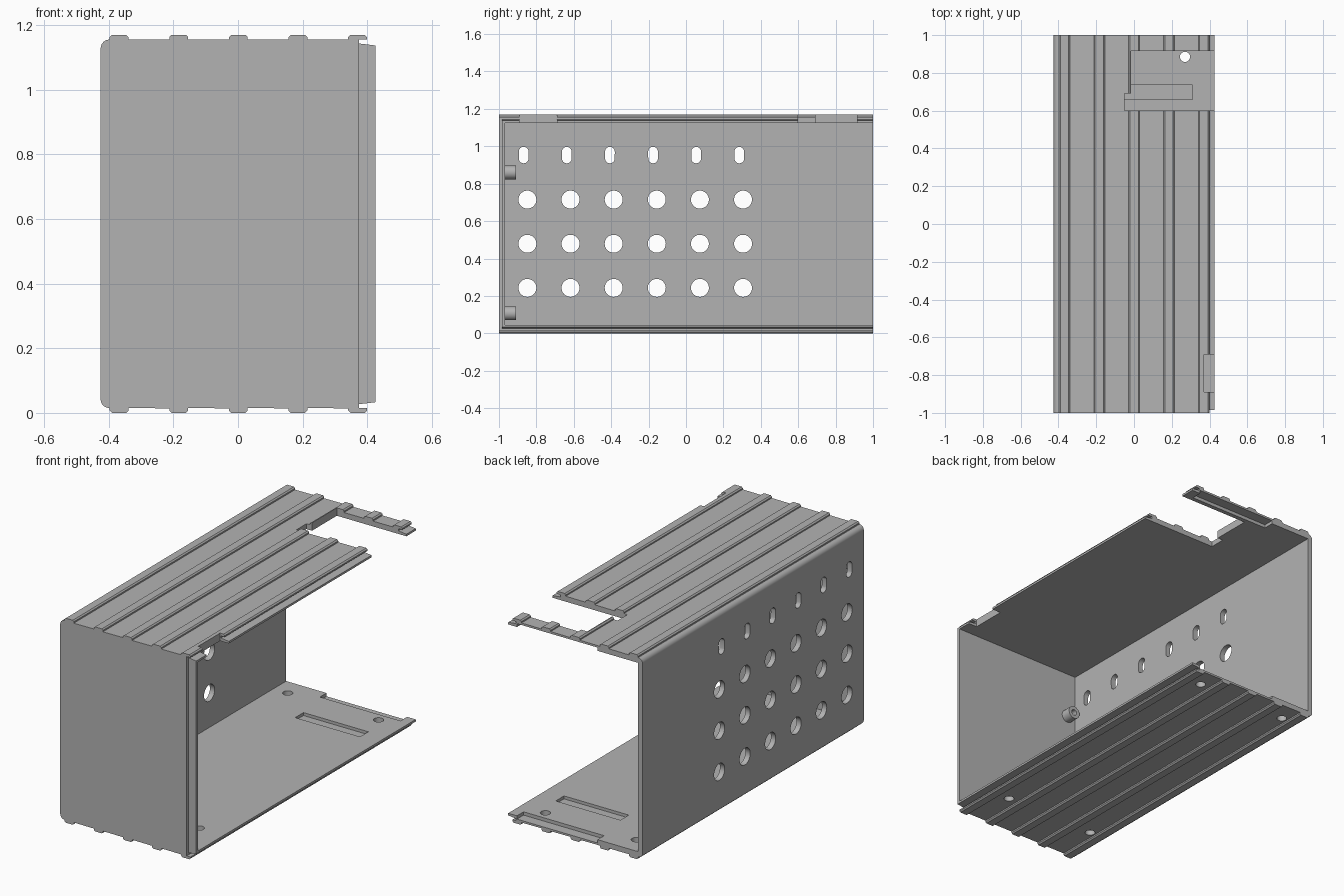
import bpy, bmesh, math
from mathutils import Matrix, Vector

cube = bpy.data.objects.get("Cube")
if cube:
    bpy.data.objects.remove(cube, do_unlink=True)

H = 1.17          # total height
TOP = 1.155       # plate surface under the ribs
SKIN = 1.125      # inner face of the top plate

grey = bpy.data.materials.new("plain grey")
grey.use_nodes = True
grey.diffuse_color = (0.45, 0.45, 0.45, 1)
grey.node_tree.nodes["Principled BSDF"].inputs["Base Color"].default_value = grey.diffuse_color


def make_object(name, bm):
    bmesh.ops.recalc_face_normals(bm, faces=bm.faces)
    mesh = bpy.data.meshes.new(name)
    bm.to_mesh(mesh)
    bm.free()
    mesh.materials.append(grey)
    obj = bpy.data.objects.new(name, mesh)
    bpy.context.collection.objects.link(obj)
    return obj


def prism(bm, points, direction):
    face = bm.faces.new([bm.verts.new(p) for p in points])
    new = bmesh.ops.extrude_face_region(bm, geom=[face])["geom"]
    verts = [v for v in new if isinstance(v, bmesh.types.BMVert)]
    bmesh.ops.translate(bm, verts=verts, vec=direction)


def box(bm, x, y, z):
    corners = [(x[0], y[0], z[0]), (x[1], y[0], z[0]), (x[1], y[1], z[0]), (x[0], y[1], z[0])]
    prism(bm, corners, (0, 0, z[1] - z[0]))


def rod(bm, centre, radius, depth, axis, stretch=0):
    """Round bar; stretch pulls its halves apart in z to form a capsule."""
    turn = Vector((0, 0, 1)).rotation_difference(Vector(axis)).to_matrix().to_4x4()
    made = bmesh.ops.create_cone(bm, cap_ends=True, segments=32, radius1=radius,
                                 radius2=radius, depth=depth,
                                 matrix=Matrix.Translation(centre) @ turn)
    for v in made["verts"]:
        v.co.z += stretch if v.co.z > centre[2] else -stretch
    return made["verts"]


# Outer section: rounded wall corner, ribs, grooved open edge
half = []
for i in range(9):
    a = math.pi - i * math.pi / 16
    half.append((-0.398 + 0.027 * math.cos(a), TOP - 0.027 + 0.027 * math.sin(a)))
for i in range(5):
    c = -0.368 + i * 0.1845
    half += [(c - 0.029, TOP + 0.001), (c - 0.029, H - 0.007), (c - 0.022, H),
             (c + 0.022, H), (c + 0.029, H - 0.007), (c + 0.029, TOP)]
half += [(0.375, TOP), (0.375, 1.143), (0.425, 1.137)]
section = half + [(x, H - z) for x, z in reversed(half)]
bm = bmesh.new()
prism(bm, [(x, -1, z) for x, z in section], (0, 2, 0))
housing = make_object("housing", bm)

# Interior space, open to the back and the side
bm = bmesh.new()
box(bm, (-0.395, 0.6), (-0.968, 1.2), (H - SKIN, SKIN))
cavity = make_object("cavity_cutter", bm)

# Openings
bm = bmesh.new()
box(bm, (0.375, 0.6), (-1.2, -0.985), (0.02, 1.15))            # front edge step
box(bm, (0.37, 0.6), (-0.89, -0.69), (1.05, 1.3))              # latch notch
outline = [(-0.05, 0.6), (0.6, 0.6), (0.6, 0.915), (-0.015, 0.915), (-0.015, 0.69), (-0.05, 0.69)]
prism(bm, [(x, y, 1.05) for x, y in outline], (0, 0, 0.25))    # top opening
box(bm, (-0.10, 0.31), (0.66, 0.735), (0.028, 0.1))            # floor slot
box(bm, (-0.14, 0.37), (0.94, 1.2), (0.026, 0.1))              # rear floor recess
box(bm, (-0.14, 0.37), (0.94, 1.2), (H - 0.1, H - 0.026))      # rear top recess
for x in (-0.305, 0.27):
    for y in (-0.735, 0.885):
        rod(bm, (x, y, 0.03), 0.027, 0.3, (0, 0, 1))           # floor screw holes
for i in range(6):
    y = -0.848 + i * 0.2306
    for z in (0.243, 0.479, 0.715):
        rod(bm, (-0.41, y, z), 0.048, 0.2, (1, 0, 0))          # vent holes
    rod(bm, (-0.41, y - 0.02, 0.953), 0.026, 0.2, (1, 0, 0), 0.018)
openings = make_object("opening_cutter", bm)

for cutter in (cavity, openings):
    cutter.hide_render = True
    mod = housing.modifiers.new("cut", "BOOLEAN")
    mod.operation = "DIFFERENCE"
    mod.solver = "EXACT"
    mod.object = cutter
graph = bpy.context.evaluated_depsgraph_get()
result = bpy.data.meshes.new_from_object(housing.evaluated_get(graph))
housing.modifiers.clear()
housing.data = result
for cutter in (cavity, openings):
    bpy.data.objects.remove(cutter, do_unlink=True)

# Screw bosses behind the front plate
parts = [housing]
for name, z in (("lower_boss", 0.107), ("upper_boss", 0.86)):
    bm = bmesh.new()
    rod(bm, (-0.34, -0.945, z), 0.037, 0.07, (0, 1, 0))
    bm.normal_update()
    cap = max(bm.faces, key=lambda f: f.calc_center_median().y)
    bmesh.ops.inset_region(bm, faces=[cap], thickness=0.02)
    sunk = bmesh.ops.extrude_face_region(bm, geom=[cap])["geom"]
    bmesh.ops.translate(bm, vec=(0, -0.05, 0),
                        verts=[v for v in sunk if isinstance(v, bmesh.types.BMVert)])
    if cap.is_valid:
        bmesh.ops.delete(bm, geom=[cap], context="FACES_ONLY")
    parts.append(make_object(name, bm))

bpy.ops.object.select_all(action="DESELECT")
for part in parts:
    part.select_set(True)
bpy.context.view_layer.objects.active = housing
bpy.ops.object.shade_smooth_by_angle(angle=math.radians(30))
